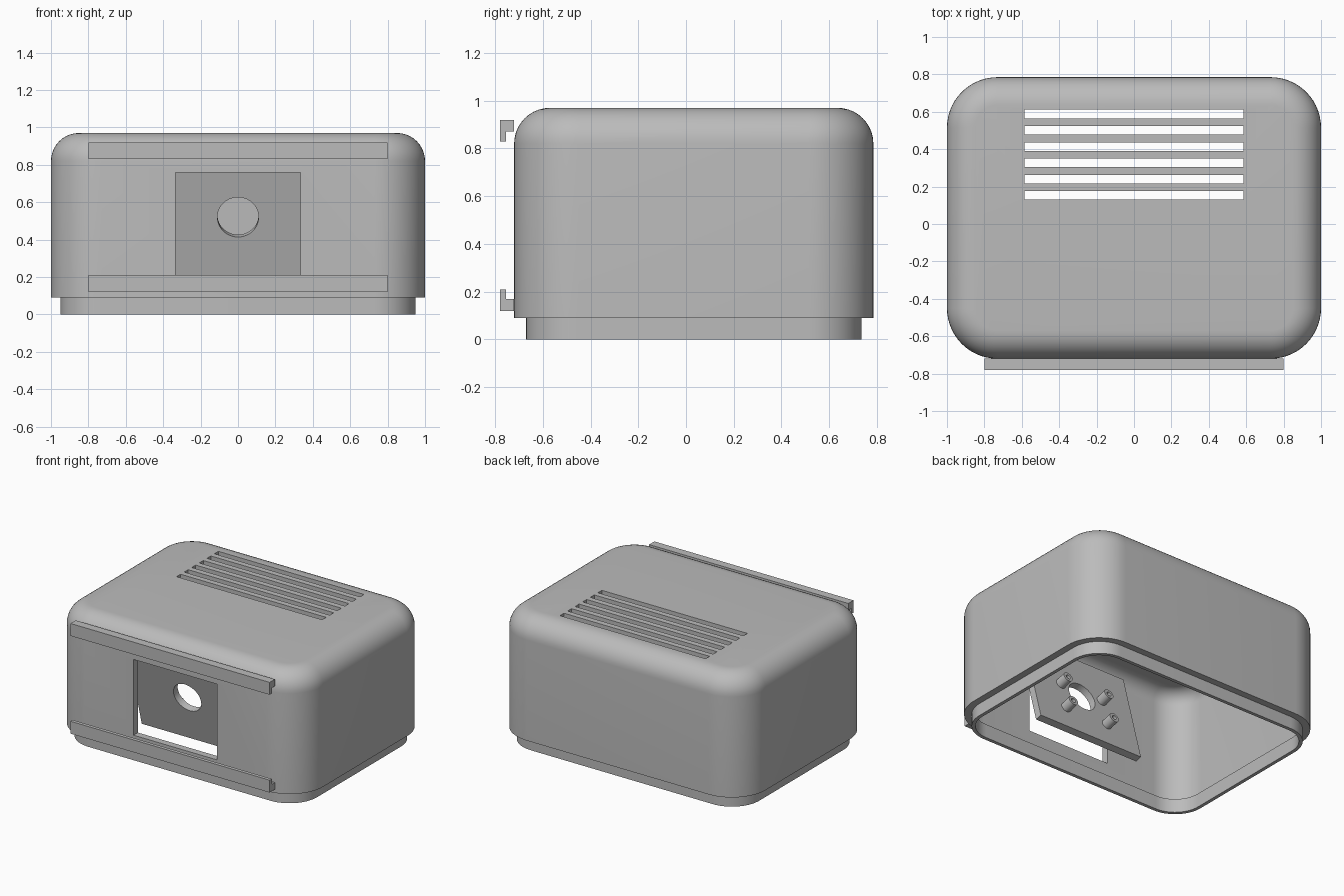
import bpy, bmesh, math
from mathutils import Matrix, Vector

cube = bpy.data.objects.get("Cube")
if cube:
    bpy.data.objects.remove(cube, do_unlink=True)

grey = bpy.data.materials.new("plain_grey")
grey.use_nodes = True
grey.diffuse_color = (0.5, 0.5, 0.5, 1)
grey.node_tree.nodes["Principled BSDF"].inputs["Base Color"].default_value = (0.5, 0.5, 0.5, 1)

BACK, FRONT = 0.785, -0.72
MID_Y = (BACK + FRONT) / 2
HALF = Vector((1.0, (BACK - FRONT) / 2))
CORNER, FILLET, WALL, LIP = 0.27, 0.15, 0.05, 0.025
HEIGHT, LIP_H = 0.97, 0.09


def finish(name, bm, matrix=Matrix()):
    bmesh.ops.recalc_face_normals(bm, faces=bm.faces)
    bm.transform(matrix)
    mesh = bpy.data.meshes.new(name)
    bm.to_mesh(mesh)
    bm.free()
    mesh.materials.append(grey)
    obj = bpy.data.objects.new(name, mesh)
    bpy.context.collection.objects.link(obj)
    return obj


def select(obj):
    bpy.ops.object.select_all(action='DESELECT')
    obj.select_set(True)
    bpy.context.view_layer.objects.active = obj


def smooth(obj):
    select(obj)
    bpy.ops.object.shade_smooth_by_angle(angle=math.radians(30))


def loft(name, rings, caps, matrix=Matrix()):
    """Skin a list of point rings; cap the ends or join last to first."""
    bm = bmesh.new()
    loops = [[bm.verts.new(p) for p in ring] for ring in rings]
    pairs = list(zip(loops, loops[1:]))
    if caps:
        bm.faces.new(loops[0])
        bm.faces.new(loops[-1])
    else:
        pairs.append((loops[-1], loops[0]))
    for a, b in pairs:
        for i in range(len(a)):
            j = (i + 1) % len(a)
            bm.faces.new((a[i], a[j], b[j], b[i]))
    return finish(name, bm, matrix)


def box(name, lo, hi, matrix=Matrix()):
    xs, ys, zs = zip(lo, hi)
    rings = [[(xs[0], ys[0], z), (xs[1], ys[0], z), (xs[1], ys[1], z), (xs[0], ys[1], z)] for z in zs]
    return loft(name, rings, True, matrix)


def circle(r, y, cx=0.0, cz=0.0, n=40):
    return [(cx + r * math.cos(i * math.tau / n), y, cz + r * math.sin(i * math.tau / n))
            for i in range(n)]


def rounded_rect(inset, z, steps=14):
    r = CORNER - inset
    ring = []
    for q, (sx, sy) in enumerate([(1, 1), (-1, 1), (-1, -1), (1, -1)]):
        for i in range(steps + 1):
            a = (q + i / steps) * math.pi / 2
            ring.append((sx * (HALF.x - CORNER) + r * math.cos(a),
                         MID_Y + sy * (HALF.y - CORNER) + r * math.sin(a), z))
    return ring


def dome(inset, steps=10):
    """Rings of the rounded top edge, from side wall to roof."""
    r = FILLET - inset
    angles = [i / steps * math.pi / 2 for i in range(steps + 1)]
    return [rounded_rect(FILLET - r * math.cos(a), HEIGHT - FILLET + r * math.sin(a)) for a in angles]


def cut(obj, cutters):
    for c in cutters:
        c.hide_render = True
        mod = obj.modifiers.new("cut", 'BOOLEAN')
        mod.operation, mod.solver, mod.object = 'DIFFERENCE', 'EXACT', c
        select(obj)
        bpy.ops.object.modifier_apply(modifier=mod.name)
        bpy.data.objects.remove(c, do_unlink=True)


# Hollow shell, open below, with a thin stepped lip around the opening
step = LIP_H + 0.01
rings = dome(WALL)[::-1]
rings += [rounded_rect(WALL, step), rounded_rect(WALL + LIP, step),
          rounded_rect(WALL + LIP, 0), rounded_rect(WALL, 0),
          rounded_rect(WALL, LIP_H), rounded_rect(0, LIP_H)]
rings += dome(0)
shell = loft("housing_shell", rings, True)

# Front window and roof vents
cutters = [box("window_cutter", (-0.335, -0.85, 0.21), (0.335, -0.6, 0.76))]
for i in range(6):
    y = 0.153 + i * 0.087
    cutters.append(box("vent_cutter", (-0.585, y - 0.023, 0.85), (0.585, y + 0.023, 1.1)))
cut(shell, cutters)
smooth(shell)

# Tilted mounting plate behind the window, with a round opening
tilt = Matrix.Translation((0, -0.49, 0.18)) @ Matrix.Rotation(math.radians(15), 4, 'X')
T, HOLE_Z = 0.05, 0.352
plate = box("mounting_plate", (-0.43, 0, 0), (0.43, T, 0.69), tilt)
cut(plate, [loft("hole_cutter", [circle(0.11, y, 0, HOLE_Z, 64) for y in (-0.1, 0.2)], True, tilt)])
smooth(plate)

# Four hollow standoffs on the back of the plate
for side, sx in (("left", 1), ("right", -1)):
    for level, sz in (("upper", 1), ("lower", -1)):
        cx, cz = sx * 0.175, HOLE_Z - 0.07 + sz * 0.105
        tube = [circle(r, y, cx, cz) for r, y in
                ((0.017, T - 0.005), (0.017, T + 0.08), (0.037, T + 0.08), (0.037, T - 0.005))]
        smooth(loft(f"{level}_{side}_standoff", tube, False, tilt))

# Hooked rails across the front, facing each other
for name, z, d in (("upper_rail", 0.92, -1), ("lower_rail", 0.12, 1)):
    profile = [(-0.78, 0), (-0.72, 0), (-0.72, 0.05), (-0.755, 0.05), (-0.755, 0.09), (-0.78, 0.09)]
    loft(name, [[(x, y, z + d * h) for y, h in profile] for x in (-0.8, 0.8)], True)
